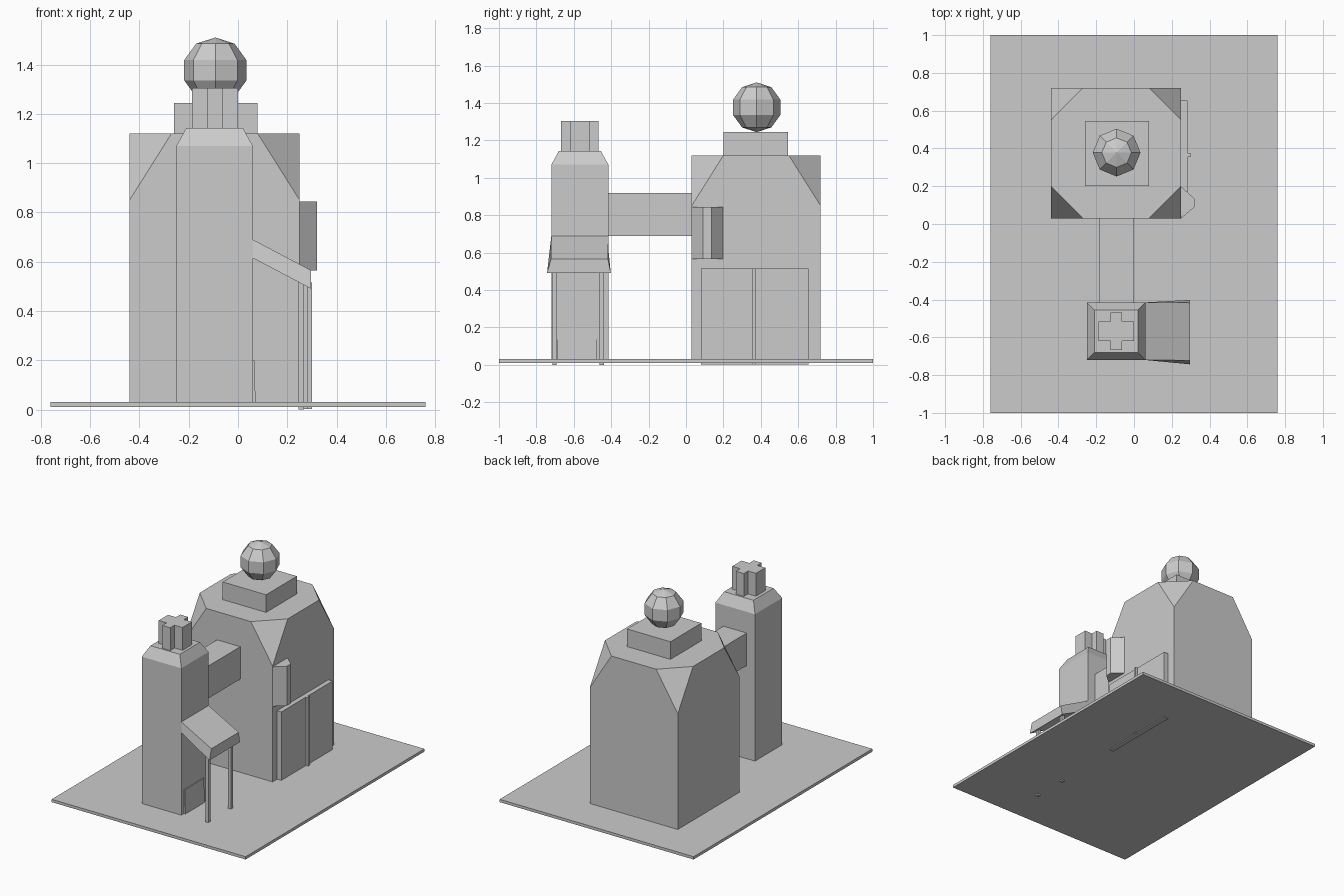
import bpy, bmesh, math

if "Cube" in bpy.data.objects:
    bpy.data.objects.remove(bpy.data.objects["Cube"])


def make(name, bm):
    bmesh.ops.recalc_face_normals(bm, faces=bm.faces)
    me = bpy.data.meshes.new(name)
    bm.to_mesh(me)
    bm.free()
    ob = bpy.data.objects.new(name, me)
    bpy.context.collection.objects.link(ob)
    return ob


def loft(name, rings):
    """Skin equal-length rings of points and cap both ends."""
    bm = bmesh.new()
    vs = [[bm.verts.new(p) for p in r] for r in rings]
    n = len(vs[0])
    for a, b in zip(vs, vs[1:]):
        for i in range(n):
            j = (i + 1) % n
            bm.faces.new((a[i], a[j], b[j], b[i]))
    bm.faces.new(vs[0][::-1])
    bm.faces.new(vs[-1])
    return make(name, bm)


def rect(x0, x1, y0, y1, z):
    return [(x0, y0, z), (x1, y0, z), (x1, y1, z), (x0, y1, z)]


def box(name, x0, x1, y0, y1, z0, z1):
    return loft(name, [rect(x0, x1, y0, y1, z0), rect(x0, x1, y0, y1, z1)])


def prism(name, outline, z0, z1):
    return loft(name, [[(x, y, z) for x, y in outline] for z in (z0, z1)])


# Ground plate
box("base_plate", -0.76, 0.76, -1, 1, 0.01, 0.03)

# Main building: square block whose upper corners are sliced off
X0, X1, Y0, Y1 = -0.44, 0.25, 0.03, 0.72
Z_CUT, Z_TOP, CUT = 0.85, 1.12, 0.17
bm = bmesh.new()
low = [bm.verts.new(p) for p in rect(X0, X1, Y0, Y1, 0.012)]
mid = [bm.verts.new(p) for p in rect(X0, X1, Y0, Y1, Z_CUT)]
top = []
for x, y, sx, sy in ((X0, Y0, 1, 1), (X1, Y0, -1, 1), (X1, Y1, -1, -1), (X0, Y1, 1, -1)):
    pair = [(x, y + sy * CUT, Z_TOP), (x + sx * CUT, y, Z_TOP)]
    if sx != sy:
        pair.reverse()
    top.append([bm.verts.new(p) for p in pair])
for i in range(4):
    j = (i + 1) % 4
    bm.faces.new((low[i], low[j], mid[j], top[j][0], top[i][1], mid[i]))
    bm.faces.new((mid[i], top[i][1], top[i][0]))
bm.faces.new([v for pair in top for v in pair])
bm.faces.new(low[::-1])
make("main_building", bm)

# Roof block and faceted ball
box("roof_block", -0.26, 0.08, 0.20, 0.545, 1.12, 1.245)
bm = bmesh.new()
bmesh.ops.create_uvsphere(bm, u_segments=8, v_segments=5, radius=0.133)
bmesh.ops.translate(bm, verts=bm.verts, vec=(-0.092, 0.378, 1.377))
make("roof_ball", bm)

# Corner bay
prism("corner_bay", [(0.24, 0.03), (0.25, 0.03), (0.32, 0.09), (0.32, 0.135),
                     (0.25, 0.197), (0.24, 0.197)], 0.565, 0.845)

# Large double door with centre strip
box("large_door", 0.25, 0.283, 0.08, 0.655, 0.003, 0.515)
box("large_door_strip", 0.28, 0.30, 0.355, 0.375, 0.003, 0.515)

# Tower with bevelled top
loft("tower", [rect(-0.25, 0.06, -0.72, -0.415, 0.012),
               rect(-0.25, 0.06, -0.72, -0.415, 1.07),
               rect(-0.21, 0.02, -0.68, -0.455, 1.143)])

# Cross-shaped chimney
a, b, c, d = 0.093, 0.031, 0.10, 0.052
cross = [(b, -c), (b, -d), (a, -d), (a, d), (b, d), (b, c),
         (-b, c), (-b, d), (-a, d), (-a, -d), (-b, -d), (-b, -c)]
prism("cross_chimney", [(x - 0.094, y - 0.568) for x, y in cross], 1.143, 1.305)

# Bridge between tower and building
box("bridge", -0.185, -0.003, -0.42, 0.035, 0.69, 0.92)

# Sloping canopy, flared at its lower outer edge
loft("canopy", [
    [(0.06, -0.72, 0.615), (0.06, -0.415, 0.615), (0.06, -0.415, 0.69), (0.06, -0.72, 0.69)],
    [(0.297, -0.743, 0.49), (0.297, -0.402, 0.49), (0.297, -0.417, 0.565), (0.297, -0.722, 0.565)]])

# Canopy posts
for i, y in enumerate((-0.715, -0.462)):
    box(f"canopy_post_{i + 1}", 0.246, 0.268, y, y + 0.023, 0, 0.525)

# Small tower door
loft("small_door", [rect(0.05, 0.072, -0.69, -0.475, 0.012),
                    rect(0.05, 0.066, -0.69, -0.475, 0.2)])
